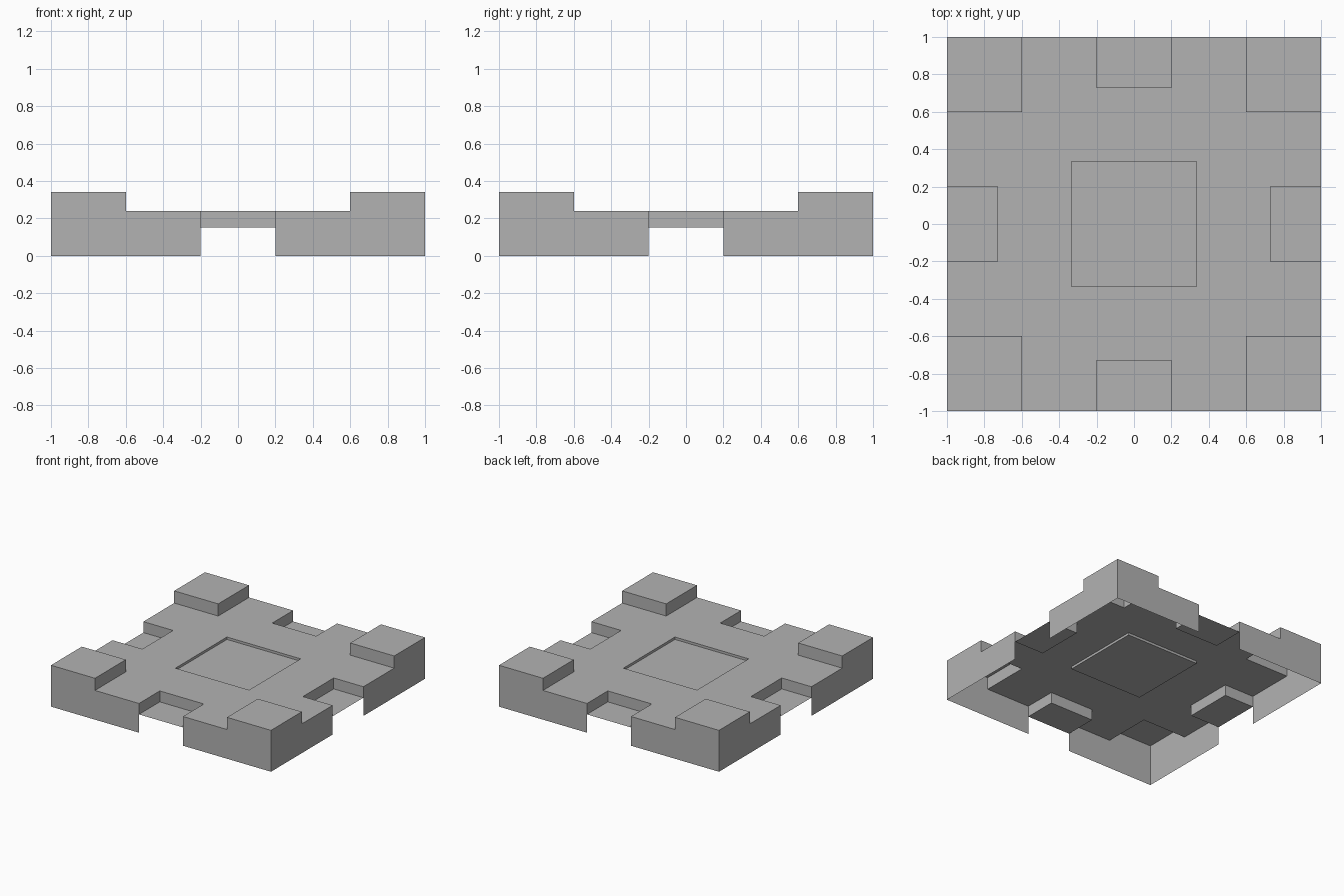
import bpy
import bmesh
from mathutils import Vector

cube = bpy.data.objects.get("Cube")
if cube:
    bpy.data.objects.remove(cube, do_unlink=True)

# Key dimensions
EDGE, BLOCK, NOTCH_BACK, NOTCH_HALF, PANEL = 1.0, 0.6, 0.73, 0.2, 0.335
DECK, TOP, LEDGE, PANEL_Z = 0.24, 0.34, 0.15, 0.22
UP, OUT, IN = Vector((0, 0, 1)), Vector((1, 0, 0)), Vector((-1, 0, 0))
SIDE = Vector((0, -1, 0))

grey = bpy.data.materials.new("plain grey")
grey.use_nodes = True
colour = (0.45, 0.45, 0.45, 1)
grey.diffuse_color = colour
grey.node_tree.nodes["Principled BSDF"].inputs["Base Color"].default_value = colour


def flat(points, z):
    return [(x, y, z) for x, y in points], UP


def wall(a, b, z0, z1, facing):
    return [(*a, z0), (*b, z0), (*b, z1), (*a, z1)], facing


def diagonal(faces):
    """Add the same faces reflected across x = y."""
    return faces + [([(y, x, z) for x, y, z in pts], Vector((d.y, d.x, d.z)))
                    for pts, d in faces]


def part(name, faces):
    """Open sheet drawn in one quadrant, mirrored to all four."""
    bm = bmesh.new()
    for points, facing in faces:
        face = bm.faces.new([bm.verts.new(p) for p in points])
        face.normal_update()
        if face.normal.dot(facing) < 0:
            face.normal_flip()
    bmesh.ops.remove_doubles(bm, verts=bm.verts, dist=0.0001)
    mesh = bpy.data.meshes.new(name)
    bm.to_mesh(mesh)
    bm.free()
    mesh.materials.append(grey)
    obj = bpy.data.objects.new(name, mesh)
    bpy.context.collection.objects.link(obj)
    mirror = obj.modifiers.new("Four quadrants", "MIRROR")
    mirror.use_axis = (True, True, False)


# Deck around the central panel and the edge notches
half = [(PANEL, PANEL), (PANEL, 0), (NOTCH_BACK, 0), (NOTCH_BACK, NOTCH_HALF),
        (EDGE, NOTCH_HALF), (EDGE, BLOCK), (BLOCK, BLOCK)]
part("deck", diagonal([flat(half, DECK)]))

# Shallow sunken panel
part("sunken_panel",
     [flat([(0, 0), (PANEL, 0), (PANEL, PANEL), (0, PANEL)], PANEL_Z)]
     + diagonal([wall((PANEL, 0), (PANEL, PANEL), PANEL_Z, DECK, IN)]))

# Notch ledges with their back and side walls
part("notch_ledges", diagonal([
    flat([(NOTCH_BACK, 0), (EDGE, 0), (EDGE, NOTCH_HALF), (NOTCH_BACK, NOTCH_HALF)], LEDGE),
    wall((NOTCH_BACK, 0), (NOTCH_BACK, NOTCH_HALF), LEDGE, DECK, OUT),
    wall((NOTCH_BACK, NOTCH_HALF), (EDGE, NOTCH_HALF), LEDGE, DECK, SIDE)]))

# Raised corner blocks
part("corner_blocks",
     [flat([(BLOCK, BLOCK), (EDGE, BLOCK), (EDGE, EDGE), (BLOCK, EDGE)], TOP)]
     + diagonal([wall((BLOCK, BLOCK), (BLOCK, EDGE), DECK, TOP, IN)]))

# Stepped outer walls, open between the corners
outline = [(NOTCH_HALF, 0), (EDGE, 0), (EDGE, TOP), (BLOCK, TOP), (BLOCK, DECK),
           (NOTCH_HALF, DECK)]
part("outer_walls", diagonal([([(EDGE, y, z) for y, z in outline], OUT)]))
